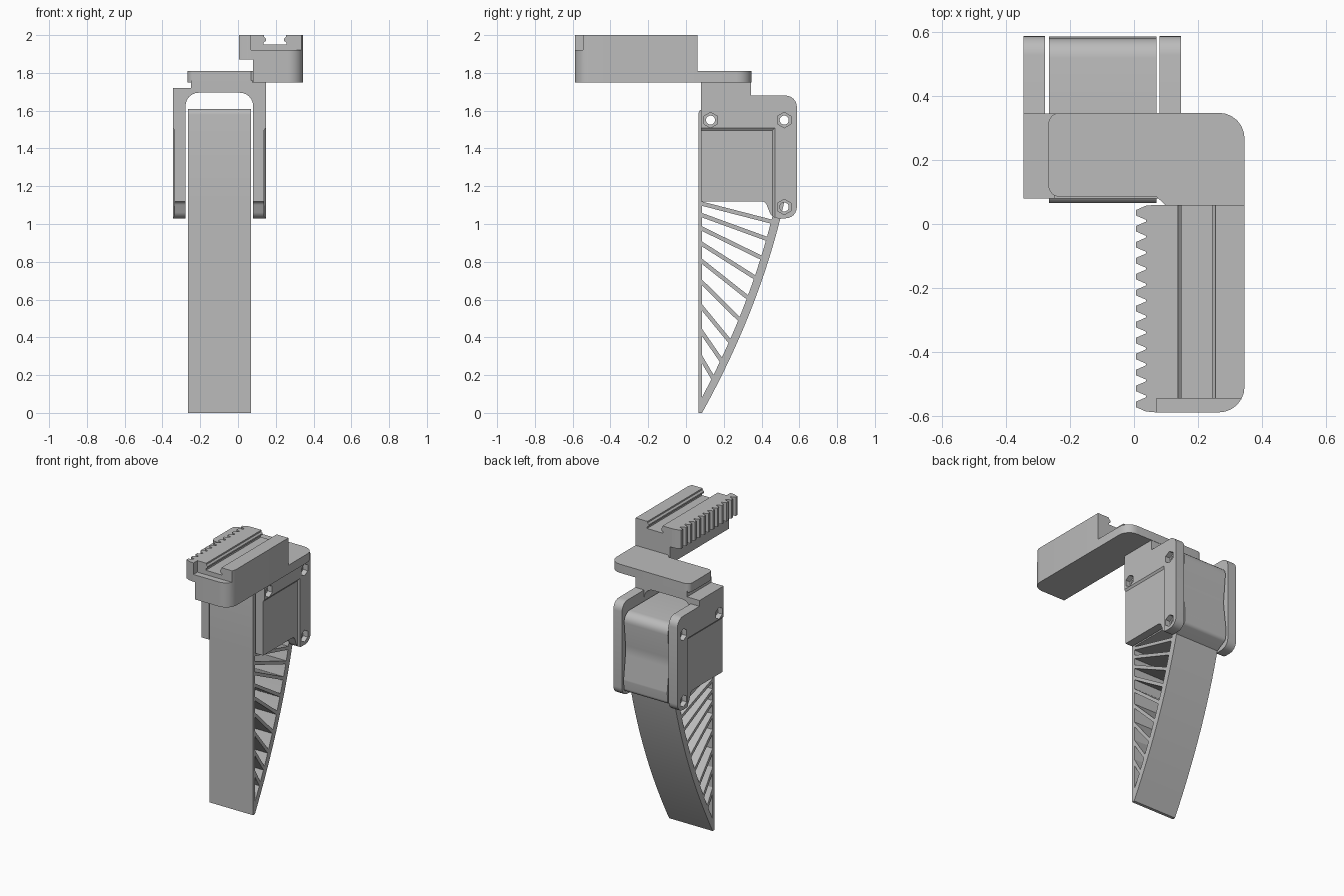
import bpy, bmesh, math
from mathutils import Vector

cube = bpy.data.objects.get("Cube")
if cube:
    bpy.data.objects.remove(cube, do_unlink=True)

grey = bpy.data.materials.new("matte_grey")
grey.use_nodes = True
COLOUR = (0.5, 0.5, 0.5, 1)
grey.diffuse_color = COLOUR
grey.node_tree.nodes["Principled BSDF"].inputs["Base Color"].default_value = COLOUR


def fillet(corners, steps=6):
    """Outline from (a, b) or (a, b, radius) corners."""
    out = []
    n = len(corners)
    for i, c in enumerate(corners):
        p = Vector(c[:2])
        if len(c) < 3:
            out.append(p)
            continue
        u = (Vector(corners[i - 1][:2]) - p).normalized()
        v = (Vector(corners[(i + 1) % n][:2]) - p).normalized()
        half = u.angle(v) / 2
        centre = p + (u + v).normalized() * c[2] / math.sin(half)
        reach = c[2] / math.tan(half)
        s, e = p + u * reach - centre, p + v * reach - centre
        for k in range(steps + 1):
            d = s.lerp(e, k / steps) if k in (0, steps) else None
            if d is None:
                t, ang = k / steps, s.angle(e)
                d = (s * math.sin((1 - t) * ang) + e * math.sin(t * ang)) / math.sin(ang)
            out.append(centre + d)
    return out


def prism(name, corners, axis, lo, hi, end=None):
    """Extrude an outline along an axis; end gives a different far outline."""
    place = {"x": lambda p, h: (h, p[0], p[1]),
             "y": lambda p, h: (p[0], h, p[1]),
             "z": lambda p, h: (p[0], p[1], h)}[axis]
    near = fillet(corners)
    far = fillet(end) if end else near
    bm = bmesh.new()
    a = [bm.verts.new(place(p, lo)) for p in near]
    b = [bm.verts.new(place(p, hi)) for p in far]
    n = len(a)
    bm.faces.new(a)
    bm.faces.new(b[::-1])
    for i in range(n):
        j = (i + 1) % n
        bm.faces.new((a[i], b[i], b[j], a[j]))
    bmesh.ops.recalc_face_normals(bm, faces=bm.faces)
    mesh = bpy.data.meshes.new(name)
    bm.to_mesh(mesh)
    bm.free()
    mesh.materials.append(grey)
    ob = bpy.data.objects.new(name, mesh)
    bpy.context.collection.objects.link(ob)
    return ob


def rect(a0, a1, b0, b1):
    return [(a0, b0), (a1, b0), (a1, b1), (a0, b1)]


def select(ob):
    bpy.ops.object.select_all(action="DESELECT")
    ob.select_set(True)
    bpy.context.view_layer.objects.active = ob


def cut(ob, cutter):
    cutter.hide_render = True
    mod = ob.modifiers.new("cut", "BOOLEAN")
    mod.operation, mod.object, mod.solver = "DIFFERENCE", cutter, "EXACT"
    select(ob)
    bpy.ops.object.modifier_apply(modifier=mod.name)
    bpy.data.objects.remove(cutter, do_unlink=True)


def ngon(centre, r, sides):
    return [(centre[0] + r * math.cos(math.tau * k / sides + math.pi / 2),
             centre[1] + r * math.sin(math.tau * k / sides + math.pi / 2)) for k in range(sides)]


parts = []
BOLTS = [(0.13, 1.55), (0.52, 1.55), (0.52, 1.09)]
X0, X1 = -0.265, 0.07       # finger width

# Side plates with bolt holes, nut pockets and a shallow bevelled recess
outline = [(0.08, 1.12), (0.42, 1.12, 0.03), (0.455, 1.03, 0.05), (0.587, 1.03, 0.06),
           (0.587, 1.68, 0.06), (0.08, 1.68)]
for side, inner, outer in (("left", 0.08, 0.147), ("right", -0.278, -0.345)):
    plate = prism(side + "_side_plate", outline, "x", inner, outer)
    s = 1 if outer > 0 else -1
    cut(plate, prism("recess", rect(0.0, 0.458, 1.0, 1.495), "x", outer - s * 0.01,
                     outer + s * 0.001, rect(0.0, 0.472, 1.0, 1.51)))
    for bolt in BOLTS:
        cut(plate, prism("hole", ngon(bolt, 0.024, 20), "x", inner - s * 0.01, outer + s * 0.01))
        cut(plate, prism("pocket", ngon(bolt, 0.041, 6), "x", outer - s * 0.035, outer + s * 0.01))
    parts.append(plate)

# Arched bridge joining the two plates
parts.append(prism("arched_bridge", [
    (-0.345, 1.6), (-0.345, 1.72), (-0.25, 1.72), (-0.25, 1.76), (0.147, 1.76), (0.147, 1.6),
    (0.08, 1.6), (0.08, 1.695, 0.07), (-0.278, 1.695, 0.07), (-0.278, 1.6)], "y", 0.08, 0.345))

# Top plate reaching sideways
parts.append(prism("top_plate", [
    (-0.267, 0.085, 0.035), (0.07, 0.085), (0.1, 0.058), (0.345, 0.058),
    (0.345, 0.347, 0.08), (-0.267, 0.347, 0.035)], "z", 1.75, 1.81))

# Rail arm with a lowered front step and an undercut channel
arm = prism("rail_arm", [(0.08, -0.588), (0.345, -0.588, 0.08), (0.345, 0.06), (0.08, 0.06)],
            "z", 1.75, 2.0)
cut(arm, prism("front_step", rect(0.0, 0.5, -0.7, -0.545), "z", 1.92, 2.1))
cut(arm, prism("channel", [
    (0.138, 2.1), (0.138, 1.99), (0.148, 1.98), (0.148, 1.97), (0.135, 1.96), (0.135, 1.95),
    (0.257, 1.95), (0.257, 1.96), (0.243, 1.97), (0.243, 1.98), (0.254, 1.99), (0.254, 2.1)],
    "y", -0.7, 0.1))
parts.append(arm)

# Toothed rack along the inner side of the arm
rack = [(0.07, 0.06), (0.07, -0.588)]
TEETH = 13
pitch = 0.648 / TEETH
for i in range(TEETH):
    y = -0.588 + i * pitch
    rack += [(0.037, y + 0.003), (0.006, y + pitch * 0.33),
             (0.006, y + pitch * 0.67), (0.037, y + pitch - 0.003)]
parts.append(prism("toothed_rack", rack, "z", 1.87, 2.0))
parts.append(prism("rack_web", rect(0.065, 0.085, -0.545, 0.06), "z", 1.87, 2.0))
parts.append(prism("rack_foot", rect(0.065, 0.085, -0.588, -0.54), "z", 1.87, 1.92))


# Finger: thin front wall, curved back wall and slanted ribs
def back(z):
    return 0.085 + 0.555 * z - 0.148 * z * z


parts.append(prism("finger_front_wall", rect(0.065, 0.086, 0.0, 1.15), "x", X0, X1))
heights = [1.12 * k / 24 for k in range(25)]
wall = [(back(z), z) for z in heights]
wall += [(max(0.066, back(z) - 0.045), z) for z in reversed(heights)]
parts.append(prism("finger_back_wall", wall, "x", X0, X1))

for i, z in enumerate((1.11, 1.05, 0.98, 0.9, 0.81, 0.7, 0.57, 0.44, 0.3)):
    slope = 0.24 + 1.78 * (1.12 - z)
    y = 0.075
    while y < back(z - slope * (y - 0.075)) - 0.025:
        y += 0.004
    t = 0.011 * math.hypot(1, slope)
    low = z - slope * (y - 0.075)
    parts.append(prism("finger_rib_%d" % (i + 1),
                       [(0.075, z - t), (y, low - t), (y, low + t), (0.075, z + t)], "x", X0, X1))

# Solid finger head between the plates
head = prism("finger_head", [
    (0.065, 1.12), (0.42, 1.12), (0.455, 1.06), (0.5, 1.03), (0.58, 1.075, 0.03), (0.585, 1.15, 0.05),
    (0.56, 1.35, 0.3), (0.585, 1.61, 0.06), (0.065, 1.61, 0.03)], "x", X0, X1)
for bolt in BOLTS:
    cut(head, prism("hole", ngon(bolt, 0.024, 20), "x", X0 - 0.1, X1 + 0.1))
parts.append(head)

for ob in parts:
    select(ob)
    bpy.ops.object.shade_smooth_by_angle(angle=math.radians(30))
